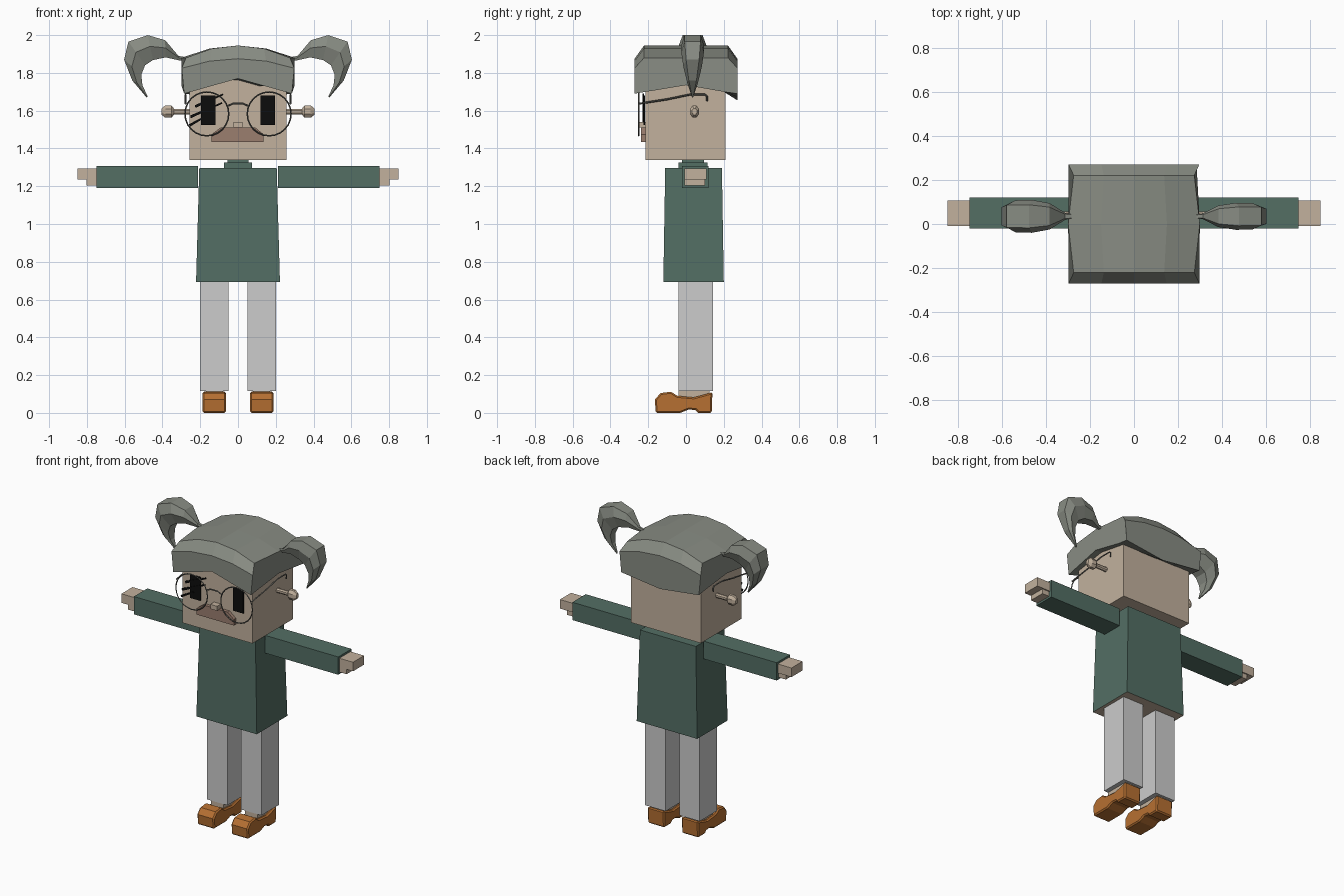
import bpy, bmesh, math
from mathutils import Vector

cube = bpy.data.objects.get("Cube")
if cube:
    bpy.data.objects.remove(cube, do_unlink=True)


def material(name, *rgb):
    """Flat colour given as 0-255 display values."""
    lin = [((c / 255 + 0.055) / 1.055) ** 2.4 for c in rgb] + [1]
    m = bpy.data.materials.new(name)
    m.use_nodes = True
    m.diffuse_color = lin
    m.node_tree.nodes["Principled BSDF"].inputs["Base Color"].default_value = lin
    return m


SKIN = material("skin", 194, 177, 157)
GREEN = material("green cloth", 83, 110, 100)
TROUSER = material("light grey cloth", 204, 204, 204)
LEATHER = material("tan leather", 182, 112, 50)
HAIR = material("grey hair", 136, 140, 131)
BLACK = material("black", 12, 12, 12)
LIP = material("mouth brown", 155, 126, 111)
METAL = material("glasses metal", 100, 100, 95)


def build(name, verts, faces, *mats):
    me = bpy.data.meshes.new(name)
    me.from_pydata([tuple(v) for v in verts], [], faces)
    bm = bmesh.new()
    bm.from_mesh(me)
    bmesh.ops.recalc_face_normals(bm, faces=bm.faces)
    bm.to_mesh(me)
    bm.free()
    ob = bpy.data.objects.new(name, me)
    bpy.context.collection.objects.link(ob)
    for m in mats:
        me.materials.append(m)
    return ob


def loft(name, rings, *mats):
    """Skin a list of equal-length rings and cap both ends."""
    n = len(rings[0])
    faces = [(i * n + j, i * n + (j + 1) % n, (i + 1) * n + (j + 1) % n, (i + 1) * n + j)
             for i in range(len(rings) - 1) for j in range(n)]
    last = (len(rings) - 1) * n
    faces += [tuple(range(n)), tuple(range(last, last + n))]
    return build(name, [v for r in rings for v in r], faces, *mats)


def rect(x0, x1, y0, y1, z):
    return [(x0, y0, z), (x1, y0, z), (x1, y1, z), (x0, y1, z)]


def box(name, x, y, z, mat):
    return loft(name, [rect(*x, *y, z[0]), rect(*x, *y, z[1])], mat)


def plate(name, outline, y0, y1, mat):
    """Extrude an x-z outline along y."""
    return loft(name, [[(x, y, z) for x, z in outline] for y in (y0, y1)], mat)


def wire(name, points, radius, mat):
    cu = bpy.data.curves.new(name, "CURVE")
    cu.dimensions = "3D"
    cu.bevel_depth = radius
    cu.bevel_resolution = 0
    cu.use_fill_caps = True
    sp = cu.splines.new("POLY")
    sp.points.add(len(points) - 1)
    for p, co in zip(sp.points, points):
        p.co = (*co, 1)
    ob = bpy.data.objects.new(name, cu)
    bpy.context.collection.objects.link(ob)
    cu.materials.append(mat)
    return ob


# Tunic with a bare underside, and a stepped collar
tunic = loft("tunic", [rect(-.222, .222, -.12, .2, .692), rect(-.205, .205, -.11, .19, 1.297)],
             GREEN, SKIN)
for p in tunic.data.polygons:
    if p.normal.z < -0.9:
        p.material_index = 1
box("collar", (-.075, .075), (-.04, .115), (1.29, 1.325), GREEN)
box("neck_band", (-.055, .055), (-.02, .095), (1.32, 1.345), GREEN)

# Head
box("head", (-.257, .257), (-.215, .21), (1.34, 1.8), SKIN)
box("nose", (-.025, .025), (-.255, -.21), (1.51, 1.54), SKIN)
plate("mouth", [(-.14, 1.435), (.135, 1.435), (.135, 1.475), (.09, 1.512), (-.09, 1.512), (-.14, 1.475)],
      -.237, -.213, LIP)

# Mirrored parts
SHOE = [(-.16, 0), (-.165, .07), (-.135, .105), (-.08, .112), (-.045, .09), (.04, .082),
        (.09, .095), (.14, .11), (.136, 0), (.065, 0), (.05, .015), (.015, .018), (-.03, 0)]
for s, side in ((1, "left"), (-1, "right")):
    def sx(a, b):
        return tuple(sorted((s * a, s * b)))

    # Arms and hands
    box(side + "_sleeve", sx(.213, .75), (-.02, .12), (1.19, 1.308), GREEN)
    box(side + "_hand", sx(.74, .85), (-.008, .108), (1.235, 1.295), SKIN)
    box(side + "_palm", sx(.74, .803), (-.008, .1), (1.203, 1.24), SKIN)

    # Legs and shoes
    box(side + "_trouser_leg", sx(.05, .2), (-.04, .142), (.117, .695), TROUSER)
    box(side + "_foot", sx(.08, .17), (-.04, .125), (.05, .117), SKIN)
    shoe = loft(side + "_shoe", [[(x, y, z) for y, z in SHOE] for x in sx(.063, .187)], LEATHER)
    bev = shoe.modifiers.new("Bevel", "BEVEL")
    bev.width, bev.segments, bev.limit_method = .008, 1, "ANGLE"
    bev.angle_limit = math.radians(60)

    # Knob ears on short stalks
    ear = []
    for x, r in ((.25, .016), (.338, .016), (.352, .035), (.385, .035), (.405, .018)):
        ear.append([(s * x, .045 + .75 * r * math.cos(a), 1.595 + r * math.sin(a))
                    for a in [math.pi * (k + .5) / 4 for k in range(8)]])
    loft(side + "_ear", ear, SKIN)

    # Eyes
    box(side + "_eye", sx(.12, .195), (-.224, -.216), (1.525, 1.68), BLACK)

    # Glasses rim and temple
    bpy.ops.mesh.primitive_torus_add(location=(s * .165, -.25, 1.583), rotation=(math.pi / 2, 0, 0),
                                     major_segments=24, minor_segments=4,
                                     major_radius=.116, minor_radius=.004)
    rim = bpy.context.object
    rim.name = side + "_lens_rim"
    rim.data.materials.append(METAL)
    wire(side + "_temple", [(s * .278, y, z) for y, z in
         ((-.25, 1.637), (-.1, 1.66), (.02, 1.685), (.1, 1.685), (.112, 1.675), (.11, 1.65))], .005, METAL)

wire("glasses_bridge", [(-.055, -.25, 1.625), (-.025, -.25, 1.638), (.025, -.25, 1.638),
                        (.055, -.25, 1.625)], .005, METAL)

# Slanted marks across the right eye
for i, (x0, z0, x1, z1) in enumerate([(-.255, 1.515, -.17, 1.575), (-.25, 1.56, -.085, 1.645),
                                      (-.225, 1.615, -.08, 1.69)]):
    d = Vector((x1 - x0, z1 - z0)).normalized() * .008
    plate(f"eye_mark_{i + 1}", [(x0, z0), (x0 - d.y, z0 + 2 * d.x), (x1, z1), (x1 + d.y, z1 - d.x)],
          -.23, -.223, BLACK)

# Hair cap: cross-sections from one side to the other
cap = []
for t in (-1, -.5, 0, .5, 1):
    top = 1.945 - .065 * t * t
    mid = 1.875 - .05 * t * t
    front = 1.77 - .08 * abs(t)
    back = 1.655 + .035 * abs(t)
    profile = [(-.272, front, .285), (-.272, mid, .298), (-.222, top, .275), (0, top, .3), (.222, top, .275),
               (.272, mid, .298), (.272, back, .285), (.2, 1.7, .285), (0, 1.735, .3)]
    cap.append([(t * w, y, z) for y, z, w in profile])
loft("hair_cap", cap, HAIR)

# Bunches: outer point, inner point and half width along the curl
CURL = [((.285, 1.885), (.285, 1.868), .012), ((.315, 1.89), (.305, 1.865), .014),
        ((.386, 1.973), (.383, 1.882), .06), ((.478, 2.0), (.45, 1.868), .075),
        ((.58, 1.966), (.492, 1.84), .073), ((.603, 1.87), (.512, 1.79), .06),
        ((.56, 1.76), (.506, 1.735), .035), ((.484, 1.67), (.478, 1.674), .004)]
for s, side, thick in ((1, "left", .82), (-1, "right", 1)):
    rings = []
    for outer, inner, w in CURL:
        ring = []
        for f, k in ((0, -.7), (.45, -1), (1, -.6), (1, .6), (.45, 1), (0, .7)):
            x, z = Vector(outer).lerp(Vector(inner), f)
            ring.append((s * x, .035 + k * w * thick, z))
        rings.append(ring)
    loft(side + "_hair_bunch", rings, HAIR)
